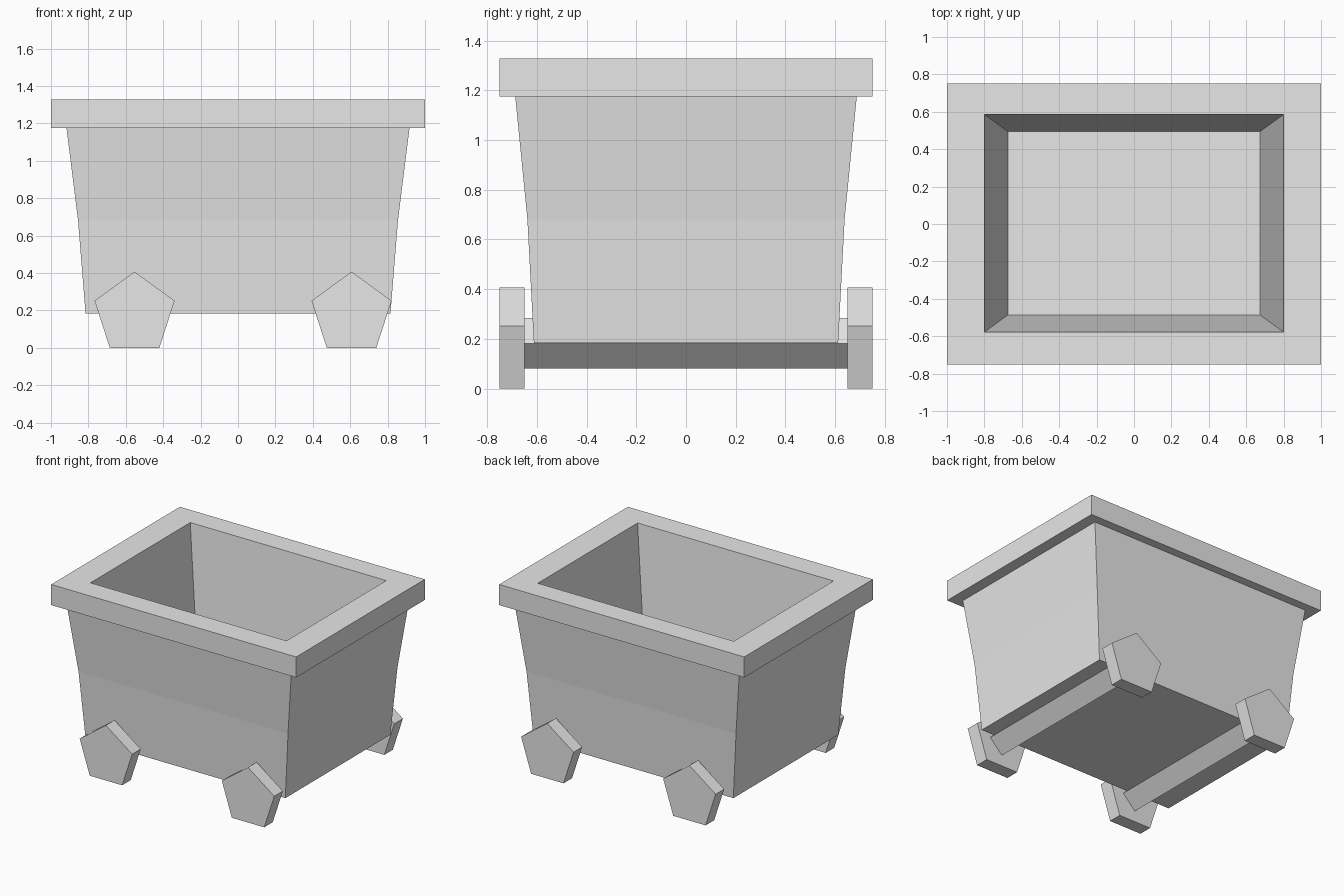
import bpy, bmesh, math
from mathutils import Matrix

if "Cube" in bpy.data.objects:
    bpy.data.objects.remove(bpy.data.objects["Cube"])

grey = bpy.data.materials.new("plain grey")
grey.diffuse_color = (0.8, 0.8, 0.8, 1)
grey.use_nodes = True
grey.node_tree.nodes["Principled BSDF"].inputs["Base Color"].default_value = grey.diffuse_color


def finish(bm, name):
    bmesh.ops.recalc_face_normals(bm, faces=bm.faces)
    mesh = bpy.data.meshes.new(name)
    bm.to_mesh(mesh)
    bm.free()
    mesh.materials.append(grey)
    obj = bpy.data.objects.new(name, mesh)
    bpy.context.collection.objects.link(obj)
    return obj


def rect_loft(name, rings):
    """Stack rectangles (half x, half y, z, y shift), skin them, cap both ends."""
    bm = bmesh.new()
    loops = [[bm.verts.new((sx * hx, sy * hy + dy, z))
              for sx, sy in ((-1, -1), (1, -1), (1, 1), (-1, 1))]
             for hx, hy, z, dy in rings]
    for a, b in zip(loops, loops[1:]):
        for i in range(4):
            j = (i + 1) % 4
            bm.faces.new((a[i], a[j], b[j], b[i]))
    bm.faces.new(loops[0])
    bm.faces.new(loops[-1])
    return finish(bm, name)


def prism(name, sides, radius, length, centre):
    """Regular prism lying along y with one corner pointing up."""
    bm = bmesh.new()
    bmesh.ops.create_cone(bm, cap_ends=True, segments=sides,
                          radius1=radius, radius2=radius, depth=length)
    # cone corners start on +y; laying it down sends +y to +z
    bmesh.ops.rotate(bm, verts=bm.verts, matrix=Matrix.Rotation(math.pi / 2, 3, 'X'))
    top = max(bm.verts, key=lambda v: v.co.z).co
    turn = math.atan2(top.x, top.z)
    bmesh.ops.rotate(bm, verts=bm.verts, matrix=Matrix.Rotation(-turn, 3, 'Y'))
    bmesh.ops.translate(bm, verts=bm.verts, vec=centre)
    return finish(bm, name)


# Flared tub with overhanging rim and hollow inside
rect_loft("tub", [
    (0.815, 0.612, 0.183, 0),      # underside
    (0.855, 0.638, 0.68, 0),       # bend in the walls
    (0.917, 0.687, 1.175, 0),      # under the rim
    (1.0, 0.75, 1.175, 0),         # rim outer bottom
    (1.0, 0.75, 1.327, 0),         # rim outer top
    (0.80, 0.582, 1.327, 0.004),   # opening
    (0.675, 0.491, 0.32, 0.004),   # inner floor
])

# Two axles with a five-sided wheel on each end
WHEEL_R = 0.225
WHEEL_Z = WHEEL_R * math.cos(math.pi / 5)
for end, x in (("left", -0.553), ("right", 0.607)):
    prism(end + "_axle", 4, 0.101, 1.32, (x, 0, WHEEL_Z))
    for side, s in (("front", -1), ("back", 1)):
        prism(f"{side}_{end}_wheel", 5, WHEEL_R, 0.10, (x, s * 0.70, WHEEL_Z))
